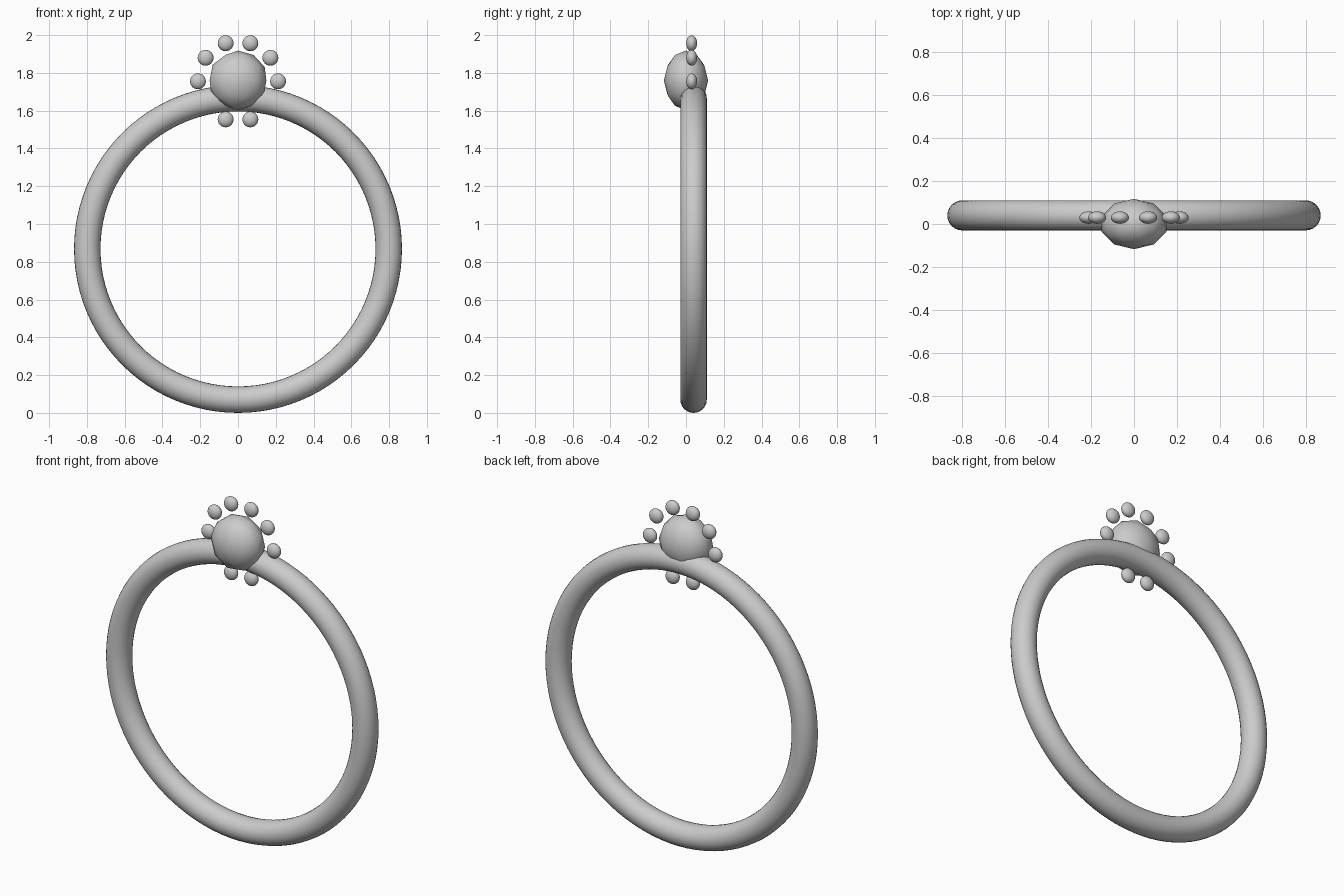
import bpy
from math import cos, sin, radians

if "Cube" in bpy.data.objects:
    bpy.data.objects.remove(bpy.data.objects["Cube"])

CENTER_Z = 1.76      # height of the setting


def finish(name, scale=(1, 1, 1)):
    ob = bpy.context.object
    ob.name = name
    ob.scale = scale
    bpy.ops.object.transform_apply(location=False, rotation=True, scale=True)
    bpy.ops.object.shade_smooth()
    return ob


# ring band, standing upright
bpy.ops.mesh.primitive_torus_add(
    major_radius=0.798, minor_radius=0.07, major_segments=96, minor_segments=24,
    location=(0, 0.04, 0.868), rotation=(radians(90), 0, 0))
finish("ring_band")

# large faceted stone, flattened front to back
bpy.ops.mesh.primitive_ico_sphere_add(subdivisions=2, radius=1, location=(0, 0, CENTER_Z))
finish("center_stone", (0.158, 0.117, 0.158))

# ten small beads around the stone (two of them sink into the band)
for i in range(10):
    a = radians(36 * i)
    bpy.ops.mesh.primitive_uv_sphere_add(
        segments=24, ring_count=12, radius=1,
        location=(0.212 * cos(a), 0.03, 0.999 * (CENTER_Z - 0.005) + 0.002 + 0.212 * sin(a)))
    finish(f"bead_{i + 1}", (0.042, 0.029, 0.042))
